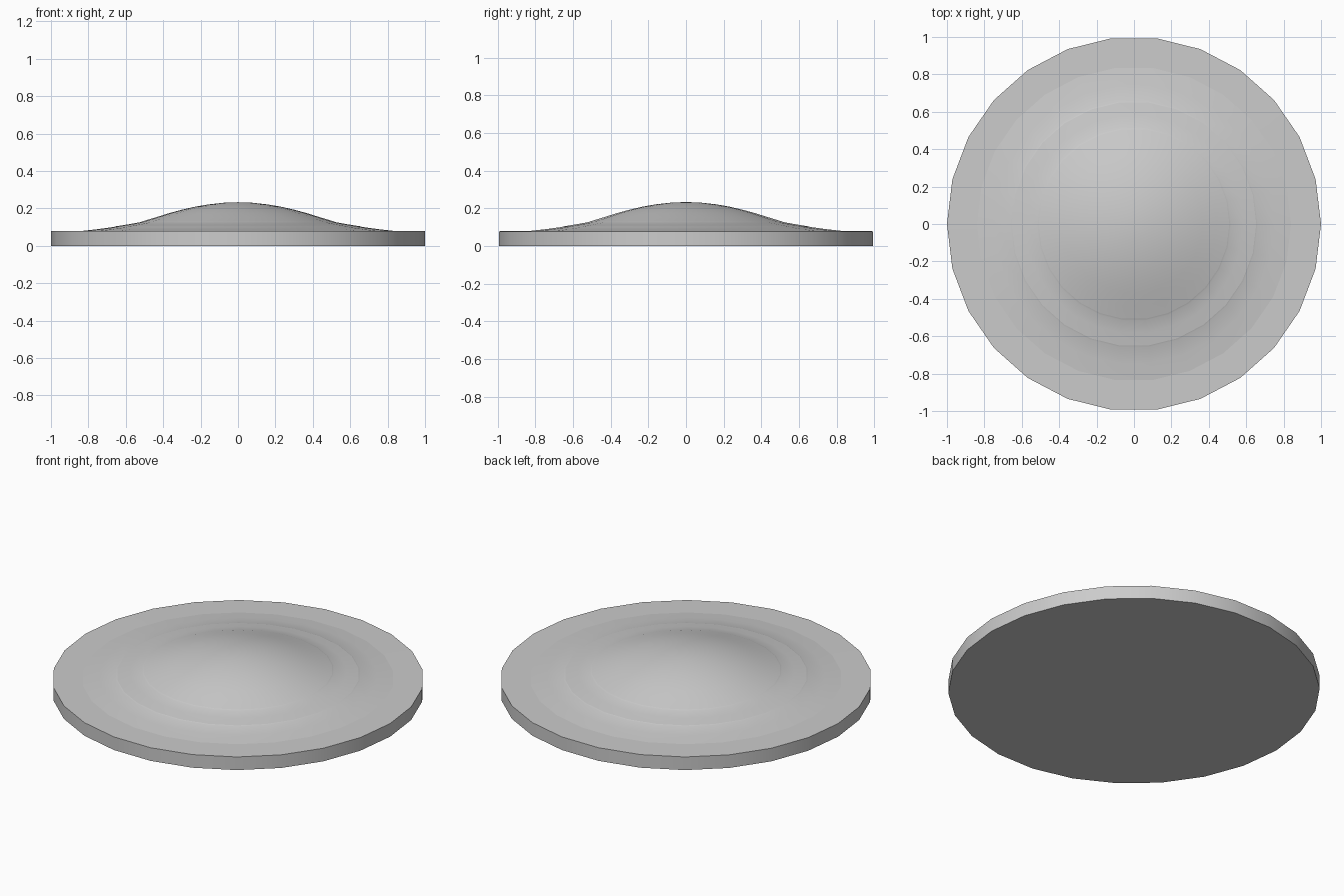
import bpy, bmesh, math

if "Cube" in bpy.data.objects:
    bpy.data.objects.remove(bpy.data.objects["Cube"])

SIDES = 26


def lathe(name, profile, cap_bottom=False):
    """Revolve (radius, z) points about z; radius 0 closes to a single point."""
    bm = bmesh.new()
    rings = []
    for r, z in profile:
        if r == 0:
            rings.append([bm.verts.new((0, 0, z))])
        else:
            rings.append([bm.verts.new((r * math.cos(i * math.tau / SIDES),
                                        r * math.sin(i * math.tau / SIDES), z))
                          for i in range(SIDES)])
    for a, b in zip(rings, rings[1:]):
        for i in range(SIDES):
            j = (i + 1) % SIDES
            if len(b) == 1:
                bm.faces.new((a[i], a[j], b[0]))
            else:
                bm.faces.new((a[i], a[j], b[j], b[i]))
    if cap_bottom:
        bm.faces.new(rings[0][::-1])
    mesh = bpy.data.meshes.new(name)
    bm.to_mesh(mesh)
    bm.free()
    obj = bpy.data.objects.new(name, mesh)
    bpy.context.collection.objects.link(obj)
    bpy.ops.object.select_all(action='DESELECT')
    obj.select_set(True)
    bpy.context.view_layer.objects.active = obj
    bpy.ops.object.shade_smooth_by_angle(angle=math.radians(30))
    return obj


# Flat round base with its level rim
lathe("base_disc", [(1, 0), (1, 0.078), (0.84, 0.079)], cap_bottom=True)

# Two sloping bands, each ending in a fine raised lip
lathe("outer_band", [(0.84, 0.079), (0.75, 0.089), (0.662, 0.101), (0.654, 0.104)])
lathe("inner_band", [(0.654, 0.104), (0.585, 0.115), (0.519, 0.127), (0.51, 0.131)])

# Smooth central dome
lathe("dome", [(0.51, 0.131), (0.44, 0.152), (0.37, 0.174), (0.30, 0.193),
               (0.23, 0.209), (0.16, 0.221), (0.08, 0.230), (0, 0.233)])
